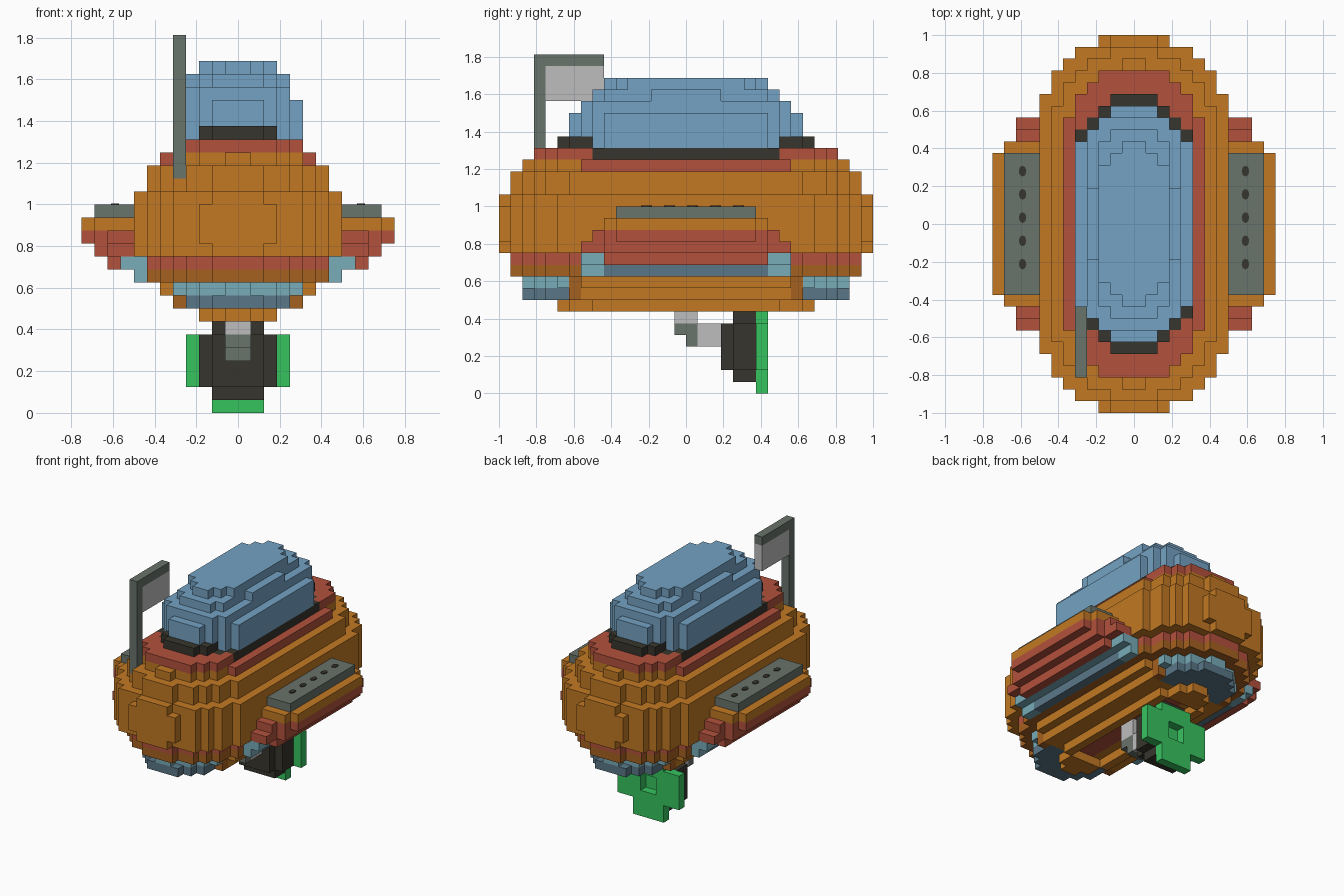
import bpy
import bmesh
from mathutils import Vector

if "Cube" in bpy.data.objects:
    bpy.data.objects.remove(bpy.data.objects["Cube"], do_unlink=True)

U = 1 / 16  # block size

COLOURS = {
    "orange": "C27923", "brown": "A5611F", "red": "B3513C", "sky blue": "74A2C3",
    "black": "37352D", "grey": "69736B", "light grey": "BEBEBE", "green": "36C45F",
    "teal": "78ACB8", "slate": "5A7788",
}
NAMES = list(COLOURS)


def linear(code):
    parts = [int(code[i:i + 2], 16) / 255 for i in (0, 2, 4)]
    return [((c + 0.055) / 1.055) ** 2.4 if c > 0.04 else c / 12.92 for c in parts] + [1]


def make_material(name):
    mat = bpy.data.materials.new(name)
    mat.use_nodes = True
    mat.diffuse_color = linear(COLOURS[name])
    mat.node_tree.nodes["Principled BSDF"].inputs["Base Color"].default_value = mat.diffuse_color
    return mat


MATERIALS = {name: make_material(name) for name in NAMES}
parts = {}   # part name -> set of block cells
cells = {}   # block cell -> (part, colour)


def put(part, cell, colour):
    cells[cell] = (part, colour)


def box(part, colour, xs, ys, zs, mirror=False):
    for x in range(*xs):
        for y in range(*ys):
            for z in range(*zs):
                put(part, (x, y, z), colour)
                if mirror:
                    put(part, (-1 - x, y, z), colour)


def layer(part, z, lengths, rule):
    """One level of blocks: half length for each column out from the middle."""
    for x, half in enumerate(lengths):
        for y in range(-half, half):
            colour = rule(x, max(y, -1 - y), z)
            if colour:
                put(part, (x, y, z), colour)
                put(part, (-1 - x, y, z), colour)


def rounded(a, b):
    """Column half lengths of a rounded outline a wide and b long."""
    drop = ([0] * 8 + [1, 1, 2, 3, 5])[-a:]
    return [b - d + drop[0] for d in drop]


def hull_colour(x, y, z):
    if z == 7:
        return None if x < 2 and y < 8 else "orange"   # open keel
    if z in (8, 9):
        if z == 8 and x < 1 and y < 8:
            return "red"
        if y < 9:
            return "orange"
        if y < 10 and x > 3:
            return "brown"
        return "slate" if z == 8 else "teal"
    if z == 10:
        return "brown"
    if z == 11 or z == 19 and x > 4:
        return "red"
    if z == 20:
        return "black" if (x == 4 and y < 8) or (x == 3 and y == 8) else "red"
    return "orange"


# Hull
HULL = {7: (3, 11), 8: (5, 14), 9: (6, 14), 10: (7, 15), 11: (7, 15),
        17: (7, 15), 18: (7, 15), 19: (6, 14)}
for z in range(12, 17):
    HULL[z] = (8, 16)
for z, (a, b) in HULL.items():
    outline = rounded(a, b)
    if z in (12, 16):
        outline[2] = 15
    layer("hull", z, outline, hull_colour)
layer("hull", 20, [13, 13, 13, 12, 11], hull_colour)

# Canopy and its dark rim
layer("canopy_rim", 21, [11, 11, 10], lambda x, y, z: "black")
for z in (21, 22, 23):
    layer("canopy", z, [10, 10, 9, 8, 7],
          lambda x, y, z: "black" if z == 21 and x < 3 and y > 7 else "sky blue")
for z, outline in ((24, [9, 9, 9, 8]), (25, [8, 8, 7, 3]), (26, [7, 6, 5])):
    layer("canopy", z, outline, lambda x, y, z: "sky blue")

# Side pods
for colour, xs, half, zs in (
        ("teal", (7, 8), 9, (10, 11)), ("slate", (7, 8), 7, (10, 11)),
        ("teal", (7, 9), 9, (11, 12)), ("red", (9, 10), 7, (11, 12)),
        ("red", (8, 10), 9, (12, 13)), ("red", (10, 11), 7, (12, 14)),
        ("red", (8, 10), 8, (13, 14)), ("red", (11, 12), 6, (13, 14)),
        ("orange", (8, 11), 7, (14, 15)), ("orange", (11, 12), 6, (14, 15)),
        ("grey", (8, 11), 6, (15, 16))):
    box("side_pods", colour, xs, (-half, half), zs, mirror=True)

# Flag and pole
box("flag_pole", "grey", (-5, -4), (-13, -12), (18, 29))
box("flag_pole", "grey", (-5, -4), (-12, -7), (28, 29))
box("flag", "light grey", (-5, -4), (-12, -7), (25, 28))

# Motor, its bracket and the green fin
box("motor", "black", (-2, 2), (4, 6), (1, 8))
box("motor", "black", (-3, 3), (4, 6), (2, 6))
box("motor", "black", (-2, 2), (3, 4), (2, 6))
box("motor_bracket", "light grey", (-1, 1), (-1, 1), (6, 8))
box("motor_bracket", "grey", (-1, 1), (-1, 1), (5, 6))
box("motor_bracket", "grey", (-1, 1), (0, 1), (4, 6))
box("motor_bracket", "light grey", (-1, 1), (1, 4), (4, 6))
box("fin", "green", (-2, 2), (6, 7), (0, 7))
box("fin", "green", (-4, 4), (6, 7), (2, 6))
box("fin", "green", (-1, 1), (5, 6), (3, 5))
for x in (-1, 0):
    for z in (3, 4):
        del cells[x, 6, z]


def finish(bm, name, colours):
    mesh = bpy.data.meshes.new(name)
    bm.to_mesh(mesh)
    bm.free()
    for colour in colours:
        mesh.materials.append(MATERIALS[colour])
    obj = bpy.data.objects.new(name, mesh)
    bpy.context.collection.objects.link(obj)


def build(part):
    """Skin the blocks of one part, keeping only outward faces."""
    own = {c: colour for c, (p, colour) in cells.items() if p == part}
    colours = [n for n in NAMES if n in own.values()]
    bm = bmesh.new()
    verts = {}

    def vert(p):
        key = tuple(int(v) for v in p)
        if key not in verts:
            verts[key] = bm.verts.new(Vector(key) * U)
        return verts[key]

    for cell, colour in own.items():
        for axis in range(3):
            u, v = Vector((0, 0, 0)), Vector((0, 0, 0))
            u[(axis + 1) % 3] = v[(axis + 2) % 3] = 1
            for side in (0, 1):
                other = list(cell)
                other[axis] += 2 * side - 1
                if tuple(other) in cells:
                    continue
                o = Vector(cell)
                o[axis] += side
                ring = [o, o + u, o + u + v, o + v]
                face = bm.faces.new([vert(p) for p in (ring if side else ring[::-1])])
                face.material_index = colours.index(colour)
    finish(bm, part, colours)


for part in sorted({p for p, _ in cells.values()}):
    build(part)

# Vent slots on the pods
bm = bmesh.new()
for side in (-1, 1):
    for n in range(5):
        ret = bmesh.ops.create_cone(bm, cap_ends=True, segments=8, radius1=0.02,
                                    radius2=0.02, depth=0.006)
        bmesh.ops.scale(bm, vec=(1, 1.45, 1), verts=ret["verts"])
        bmesh.ops.translate(bm, vec=(side * 0.59, 0.28 - n * 0.123, 1.002), verts=ret["verts"])
finish(bm, "vent_slots", ["black"])
